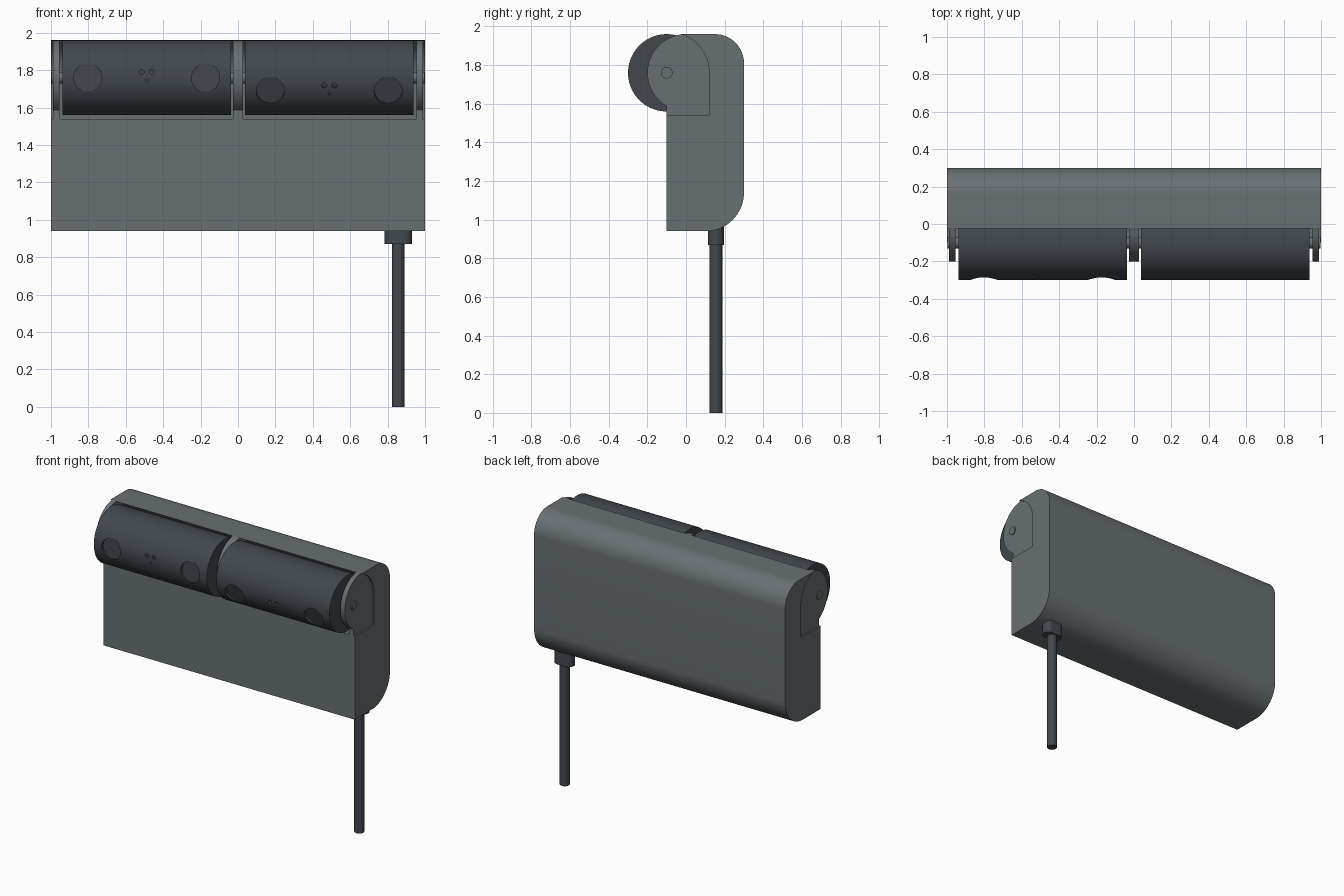
import bpy, bmesh
from math import sin, cos, pi, radians
from mathutils import Matrix

cube = bpy.data.objects.get("Cube")
if cube:
    bpy.data.objects.remove(cube, do_unlink=True)


def material(name, rgb):
    m = bpy.data.materials.new(name)
    m.use_nodes = True
    m.diffuse_color = (*rgb, 1)
    m.node_tree.nodes["Principled BSDF"].inputs["Base Color"].default_value = (*rgb, 1)
    return m


GREY = material("mid grey", (0.14, 0.16, 0.17))
DARK = material("dark slate", (0.054, 0.064, 0.076))


def arc(cx, cy, r, start, end, n=16):
    angles = [radians(start + (end - start) * i / n) for i in range(n + 1)]
    return [(cx + r * cos(a), cy + r * sin(a)) for a in angles]


def finish(name, bm, mat):
    bmesh.ops.recalc_face_normals(bm, faces=bm.faces)
    mesh = bpy.data.meshes.new(name)
    bm.to_mesh(mesh)
    bm.free()
    mesh.materials.append(mat)
    ob = bpy.data.objects.new(name, mesh)
    bpy.context.collection.objects.link(ob)
    return ob


def smooth(ob):
    bpy.ops.object.select_all(action="DESELECT")
    ob.select_set(True)
    bpy.context.view_layer.objects.active = ob
    bpy.ops.object.shade_smooth_by_angle(angle=radians(30))


def extrude(name, profile, axis, low, high, mat):
    """Extrude a (y, z) profile along x, or an (x, y) profile along z."""
    bm = bmesh.new()
    place = (lambda p: (low, *p)) if axis == "x" else (lambda p: (*p, low))
    face = bm.faces.new([bm.verts.new(place(p)) for p in profile])
    new = bmesh.ops.extrude_face_region(bm, geom=[face])["geom"]
    shift = (high - low, 0, 0) if axis == "x" else (0, 0, high - low)
    bmesh.ops.translate(bm, verts=[v for v in new if isinstance(v, bmesh.types.BMVert)], vec=shift)
    ob = finish(name, bm, mat)
    smooth(ob)
    return ob


ROLL_Y, ROLL_Z, ROLL_R = -0.1, 1.76, 0.2
TOP, BOTTOM, LEDGE = 1.96, 0.94, 1.54

# Housing with rounded back edges and a full-width pocket for the rollers
pocket = [(-0.1, LEDGE), (0.12, LEDGE)] + arc(-0.09, ROLL_Z, 0.21, 0, 72)
body = ([(-0.1, BOTTOM)] + arc(0.1, 1.14, 0.2, -90, 0)
        + arc(0.15, 1.81, 0.15, 0, 90) + pocket[::-1])
extrude("housing", body, "x", -1, 1, GREY)

# Support arms at the ends and between the rollers
arm = pocket + arc(0, ROLL_Z, 0.2, 98, 240, 28)
for name, low, high in (("right_arm", -0.99, -0.955),
                        ("middle_arm", -0.027, 0.027),
                        ("left_arm", 0.955, 0.99)):
    extrude(name, arm, "x", low, high, GREY)

# Axle through arms and rollers
extrude("axle", arc(ROLL_Y, ROLL_Z, 0.03, 0, 352.5, 47), "x", -0.998, 0.998, GREY)


def roller(name, cx, tilt):
    """Roller with two lens recesses and three sensor holes."""
    circle = arc(0, 0, ROLL_R, 0, 356.25, 95)
    ob = extrude(name, circle, "x", -0.45, 0.45, DARK)
    bm = bmesh.new()
    holes = [(-0.315, 0, 0.075, 0.18), (0.315, 0, 0.075, 0.18),
             (-0.027, 0.03, 0.014, 0.185), (0.027, 0.03, 0.014, 0.185),
             (0, -0.015, 0.007, 0.19)]
    for x, z, r, floor in holes:
        spot = Matrix.Translation((x, -floor - 0.05, z)) @ Matrix.Rotation(pi / 2, 4, "X")
        bmesh.ops.create_cone(bm, cap_ends=True, segments=40, radius1=r, radius2=r,
                              depth=0.1, matrix=spot)
    cutter = finish(name + "_cutter", bm, DARK)
    cutter.hide_render = True
    mod = ob.modifiers.new("recesses", "BOOLEAN")
    mod.operation, mod.solver, mod.object = "DIFFERENCE", "EXACT", cutter
    bpy.context.view_layer.objects.active = ob
    bpy.ops.object.modifier_apply(modifier=mod.name)
    bpy.data.objects.remove(cutter, do_unlink=True)
    smooth(ob)
    ob.location = (cx, ROLL_Y, ROLL_Z)
    ob.rotation_euler.x = radians(tilt)


roller("right_roller", -0.488, 0)
roller("left_roller", 0.488, 21)

# Cable with its oval strain relief
CX, CY = 0.857, 0.155
oval = arc(CX + 0.032, CY, 0.041, -90, 90) + arc(CX - 0.032, CY, 0.041, 90, 270)
extrude("strain_relief", oval, "z", 0.87, 1.0, DARK)
extrude("cable", arc(CX, CY, 0.033, 0, 348.75, 31), "z", 0, 0.9, DARK)
